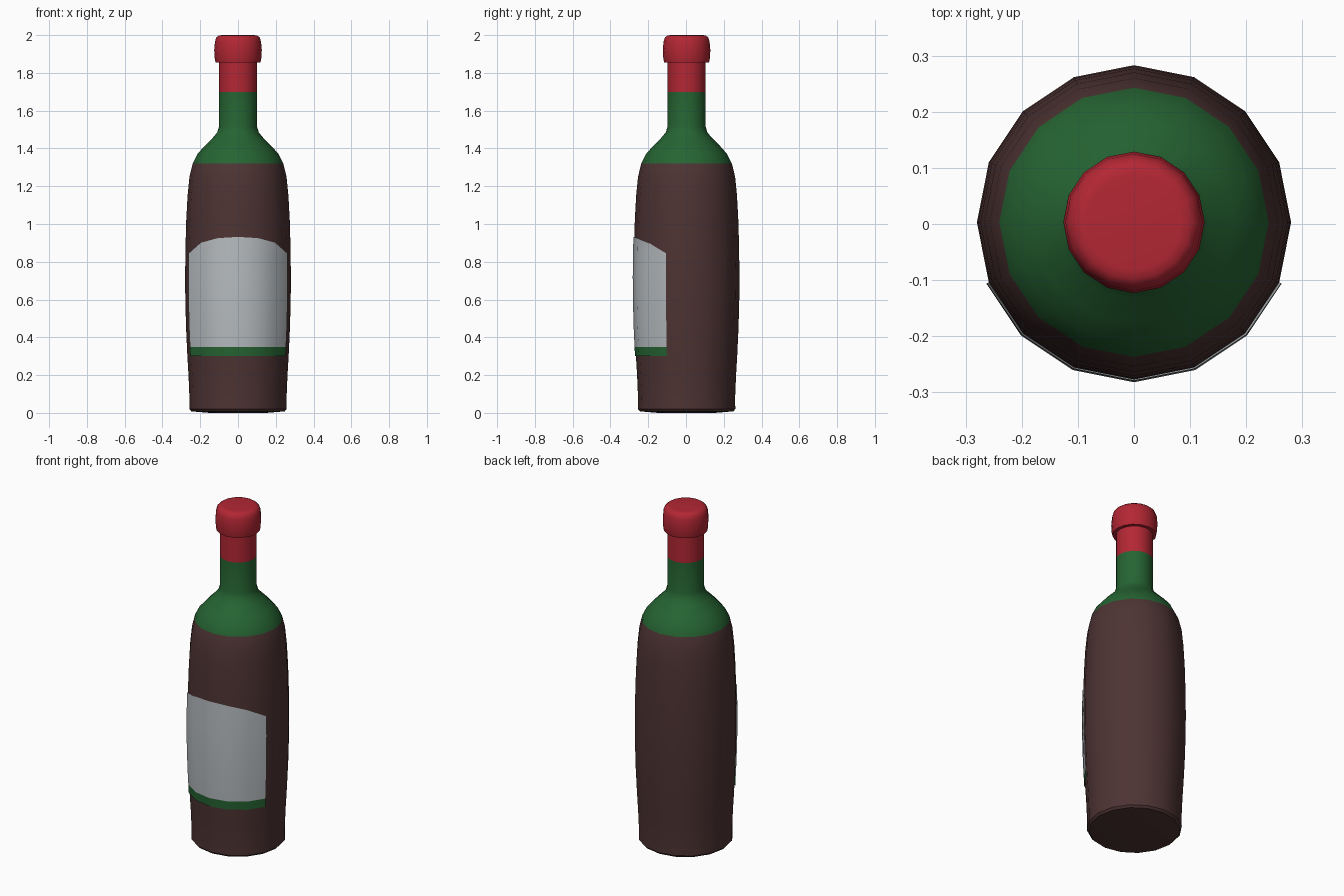
import bpy, math

if "Cube" in bpy.data.objects:
    bpy.data.objects.remove(bpy.data.objects["Cube"])

SIDES = 16
CY = 0.003  # bottle axis sits a hair behind centre because of the label


def material(name, rgb):
    m = bpy.data.materials.new(name)
    m.diffuse_color = (*rgb, 1)
    m.use_nodes = True
    m.node_tree.nodes["Principled BSDF"].inputs["Base Color"].default_value = m.diffuse_color
    return m


brown = material("dark brown glass", (0.075, 0.033, 0.033))
green = material("bottle green", (0.019, 0.127, 0.032))
red = material("cap red", (0.45, 0.02, 0.034))
pale = material("label grey", (0.47, 0.50, 0.52))


def point(r, angle, z):
    # angle 0 faces the front (-y)
    return (r * math.sin(angle), CY - r * math.cos(angle), z)


def finish(name, verts, faces, mats, pick):
    me = bpy.data.meshes.new(name)
    me.from_pydata(verts, [], faces)
    for m in mats:
        me.materials.append(m)
    for p in me.polygons:
        p.material_index = pick(p.center)
    ob = bpy.data.objects.new(name, me)
    bpy.context.collection.objects.link(ob)
    bpy.context.view_layer.objects.active = ob
    ob.select_set(True)
    bpy.ops.object.shade_smooth_by_angle(angle=math.radians(42))
    ob.select_set(False)
    return ob


def lathe(name, profile, mats, pick):
    verts, faces = [], []
    for r, z in profile:
        verts += [point(r, 2 * math.pi * i / SIDES, z) for i in range(SIDES)]
    for k in range(len(profile) - 1):
        for i in range(SIDES):
            j = (i + 1) % SIDES
            a, b = k * SIDES, (k + 1) * SIDES
            faces.append((a + i, a + j, b + j, b + i))
    faces.append(tuple(reversed(range(SIDES))))
    top = (len(profile) - 1) * SIDES
    faces.append(tuple(range(top, top + SIDES)))
    return finish(name, verts, faces, mats, pick)


# Bottle body: brown below the shoulder, green shoulder and neck, red sleeve
body = [(0.15, 0.0), (0.247, 0.008), (0.258, 0.02), (0.257, 0.08), (0.262, 0.2),
        (0.268, 0.3), (0.275, 0.45), (0.279, 0.6), (0.28, 0.72), (0.278, 0.88),
        (0.274, 1.02), (0.267, 1.15), (0.257, 1.25), (0.24, 1.32), (0.215, 1.37),
        (0.18, 1.41), (0.135, 1.455), (0.11, 1.485), (0.101, 1.515),
        (0.101, 1.70), (0.101, 1.86)]
lathe("bottle", body, [brown, green, red],
      lambda c: 0 if c.z < 1.32 else (1 if c.z < 1.70 else 2))

# Cap
cap = [(0.095, 1.855), (0.119, 1.856), (0.123, 1.875), (0.126, 1.92),
       (0.122, 1.965), (0.115, 1.987), (0.102, 1.998), (0.085, 2.0)]
lathe("cap", cap, [red], lambda c: 0)


# Label: thin sheet wrapped over six front facets, with an arched top
def radius(z):
    for (r0, z0), (r1, z1) in zip(body, body[1:]):
        if z0 <= z <= z1:
            return r0 + (r1 - r0) * (z - z0) / (z1 - z0)


angles = [math.radians(a) for a in (-67.5, -45, -22.5, 0, 22.5, 45, 67.5)]
tops = [0.845, 0.90, 0.925, 0.932, 0.925, 0.90, 0.845]
rows = [0.30, 0.35, 0.45, 0.6, 0.72]
verts, faces = [], []
for a, t in zip(angles, tops):
    verts += [point(radius(z) + 0.005, a, z) for z in rows + [0.5 * (0.72 + t), t]]
n = len(rows) + 2
for c in range(len(angles) - 1):
    for k in range(n - 1):
        faces.append((c * n + k, (c + 1) * n + k, (c + 1) * n + k + 1, c * n + k + 1))
finish("label", verts, faces, [pale, green], lambda c: 1 if c.z < 0.35 else 0)
